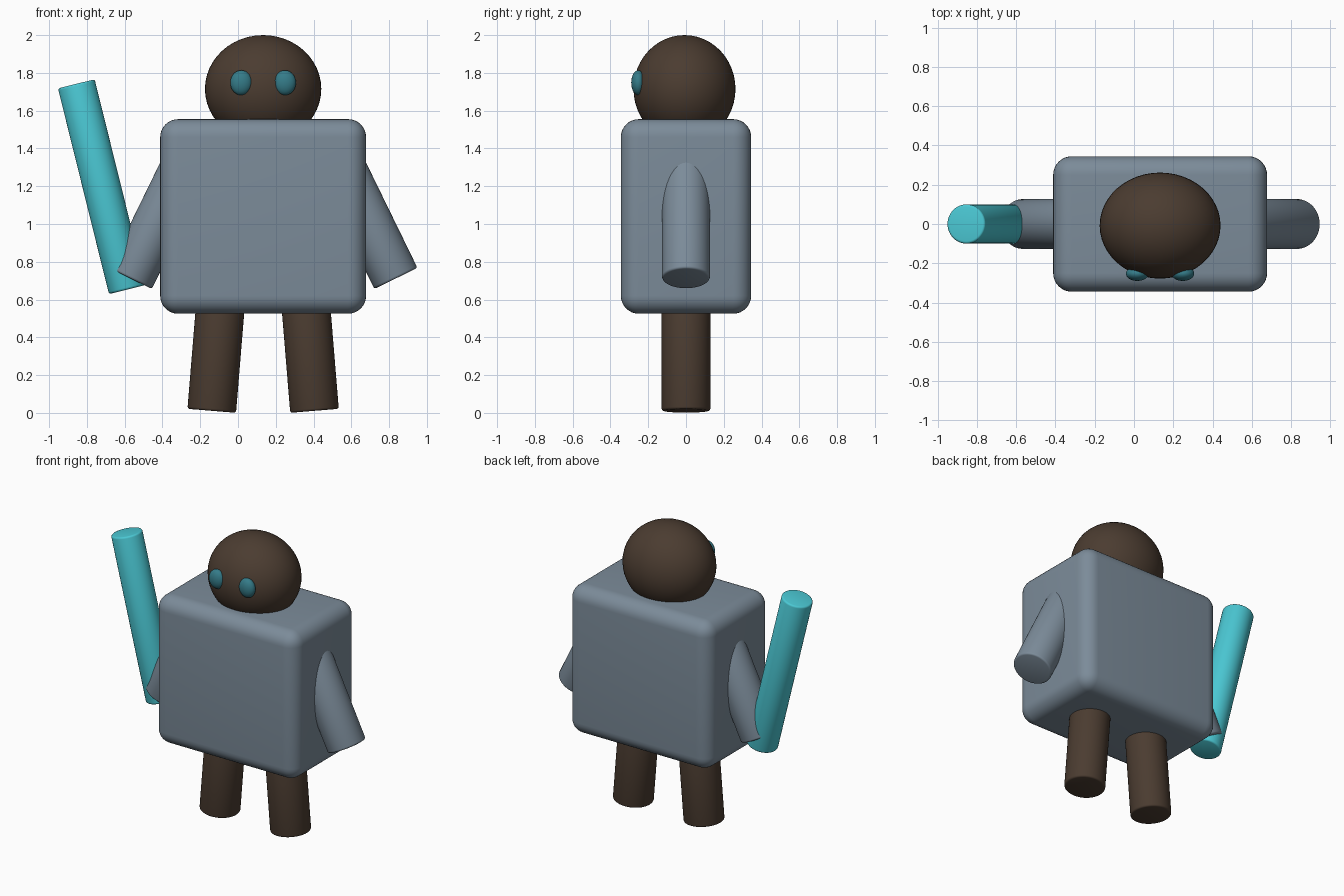
import bpy, bmesh, math
from mathutils import Vector, Matrix

if "Cube" in bpy.data.objects:
    bpy.data.objects.remove(bpy.data.objects["Cube"])

CX = 0.133  # symmetry axis of the figure


def material(name, rgb):
    m = bpy.data.materials.new(name)
    m.diffuse_color = (*rgb, 1)
    m.use_nodes = True
    m.node_tree.nodes["Principled BSDF"].inputs["Base Color"].default_value = m.diffuse_color
    return m


SLATE = material("slate", (0.20, 0.26, 0.32))
BROWN = material("brown", (0.07, 0.045, 0.03))
CYAN = material("cyan", (0.07, 0.58, 0.66))
TEAL = material("teal", (0.035, 0.20, 0.25))


def finish(name, bm, mat):
    mesh = bpy.data.meshes.new(name)
    bm.to_mesh(mesh)
    bm.free()
    mesh.materials.append(mat)
    ob = bpy.data.objects.new(name, mesh)
    bpy.context.collection.objects.link(ob)
    bpy.ops.object.select_all(action='DESELECT')
    ob.select_set(True)
    bpy.context.view_layer.objects.active = ob
    bpy.ops.object.shade_smooth_by_angle(angle=math.radians(35))
    return ob


def rounded_box(name, center, size, radius, mat):
    bm = bmesh.new()
    bmesh.ops.create_cube(bm, size=1)
    bmesh.ops.scale(bm, vec=size, verts=bm.verts)
    bmesh.ops.bevel(bm, geom=bm.edges[:], offset=radius, segments=8,
                    profile=0.5, affect='EDGES')
    bmesh.ops.translate(bm, vec=center, verts=bm.verts)
    return finish(name, bm, mat)


def ellipsoid(name, center, radii, mat, seg=48):
    bm = bmesh.new()
    bmesh.ops.create_uvsphere(bm, u_segments=seg, v_segments=seg // 2, radius=1)
    bmesh.ops.scale(bm, vec=radii, verts=bm.verts)
    bmesh.ops.translate(bm, vec=center, verts=bm.verts)
    return finish(name, bm, mat)


def rod(name, a, b, radius, mat, bevel=0.012):
    a, b = Vector(a), Vector(b)
    bm = bmesh.new()
    bmesh.ops.create_cone(bm, cap_ends=True, segments=48, radius1=radius,
                          radius2=radius, depth=(b - a).length)
    rims = [e for e in bm.edges if any(len(f.verts) > 4 for f in e.link_faces)]
    bmesh.ops.bevel(bm, geom=rims, offset=bevel, segments=3, profile=0.5,
                    affect='EDGES')
    turn = (b - a).to_track_quat('Z', 'Y').to_matrix().to_4x4()
    bm.transform(Matrix.Translation((a + b) / 2) @ turn)
    return finish(name, bm, mat)


# Torso and head
rounded_box("torso", (CX, 0, 1.04), (1.09, 0.69, 1.03), 0.095, SLATE)
ellipsoid("head", (CX, -0.008, 1.715), (0.308, 0.27, 0.285), BROWN)

# Paired parts, mirrored about the figure axis
for side, s in (("left", -1), ("right", 1)):
    ellipsoid(side + "_eye", (CX + s * 0.116, -0.253, 1.748),
              (0.058, 0.037, 0.066), TEAL, 32)
    rod(side + "_arm", (CX + s * 0.703, 0, 0.712), (CX + s * 0.374, 0, 1.386),
        0.127, SLATE)
    rod(side + "_leg", (CX + s * 0.272, 0, 0.011), (CX + s * 0.222, 0, 0.62),
        0.129, BROWN)

# Club held in the left-hand side
rod("club", (-0.586, 0, 0.653), (-0.856, 0, 1.742), 0.1, CYAN)
